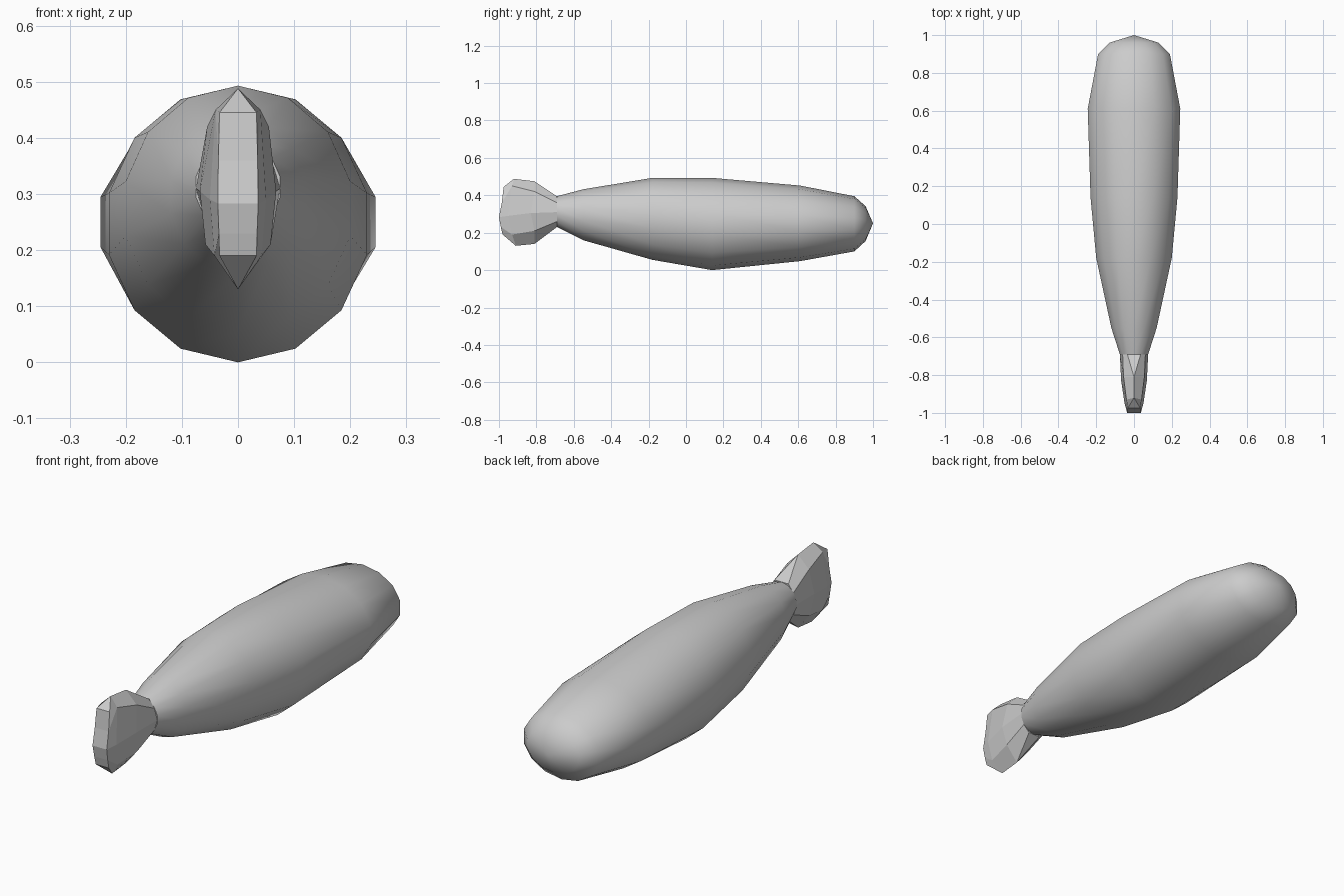
import bpy, bmesh
from math import sin, cos, pi, radians

if "Cube" in bpy.data.objects:
    bpy.data.objects.remove(bpy.data.objects["Cube"])


def loft(name, rings, cap_start=True, cap_end=True):
    """Skin equal-length closed rings, merging collapsed points."""
    bm = bmesh.new()
    loops = [[bm.verts.new(p) for p in ring] for ring in rings]
    n = len(loops[0])
    for a, b in zip(loops, loops[1:]):
        for i in range(n):
            j = (i + 1) % n
            bm.faces.new((a[i], a[j], b[j], b[i]))
    # Strip caps join mirrored points across the ring
    for ring, wanted in ((loops[0], cap_start), (loops[-1], cap_end)):
        if wanted:
            for i in range(n // 2 - 1):
                bm.faces.new((ring[i], ring[i + 1], ring[n - 2 - i], ring[n - 1 - i]))
    bmesh.ops.remove_doubles(bm, verts=bm.verts[:], dist=0.0005)
    bmesh.ops.recalc_face_normals(bm, faces=bm.faces[:])
    mesh = bpy.data.meshes.new(name)
    bm.to_mesh(mesh)
    bm.free()
    obj = bpy.data.objects.new(name, mesh)
    bpy.context.collection.objects.link(obj)
    return obj


# Body: fourteen-sided stations (y, half width, bottom z, top z)
SIDES = 14
stations = [(-0.69, 0.075, 0.23, 0.395), (-0.55, 0.12, 0.16, 0.432),
            (-0.18, 0.20, 0.055, 0.493), (0.14, 0.23, 0.0, 0.493),
            (0.61, 0.245, 0.048, 0.452), (0.90, 0.19, 0.10, 0.395),
            (0.96, 0.13, 0.155, 0.342), (1.0, 0.0, 0.25, 0.25)]
body_rings = []
for y, w, low, high in stations:
    mid, half = (low + high) / 2, (high - low) / 2
    angles = [2 * pi * i / SIDES for i in range(SIDES)]
    body_rings.append([(w / 0.975 * sin(a), y, mid + half * cos(a)) for a in angles])
body = loft("body", body_rings, cap_start=False, cap_end=False)
bm = bmesh.new()
bm.from_mesh(body.data)
bmesh.ops.holes_fill(bm, edges=bm.edges[:], sides=SIDES)
bmesh.ops.recalc_face_normals(bm, faces=bm.faces[:])
bm.to_mesh(body.data)
bm.free()
bpy.context.view_layer.objects.active = body
body.select_set(True)
bpy.ops.object.shade_smooth_by_angle(angle=radians(60))

# Tail fin: right-hand half sections (x, y, z), mirrored into rings
halves = [
    [(0.035, -0.69, 0.395), (0.06, -0.69, 0.36), (0.075, -0.69, 0.31),
     (0.06, -0.69, 0.26), (0.03, -0.69, 0.23)],
    [(0, -0.81, 0.475), (0.055, -0.81, 0.42), (0.068, -0.83, 0.305),
     (0.058, -0.81, 0.21), (0, -0.81, 0.14)],
    [(0, -0.92, 0.488), (0.04, -0.93, 0.45), (0.05, -0.95, 0.29),
     (0.042, -0.93, 0.19), (0, -0.91, 0.13)],
    [(0.033, -0.975, 0.445), (0.035, -0.985, 0.36), (0.036, -1.0, 0.283),
     (0.034, -0.99, 0.23), (0.033, -0.98, 0.19)],
]
loft("tail_fin", [h + [(-x, y, z) for x, y, z in reversed(h)] for h in halves])
